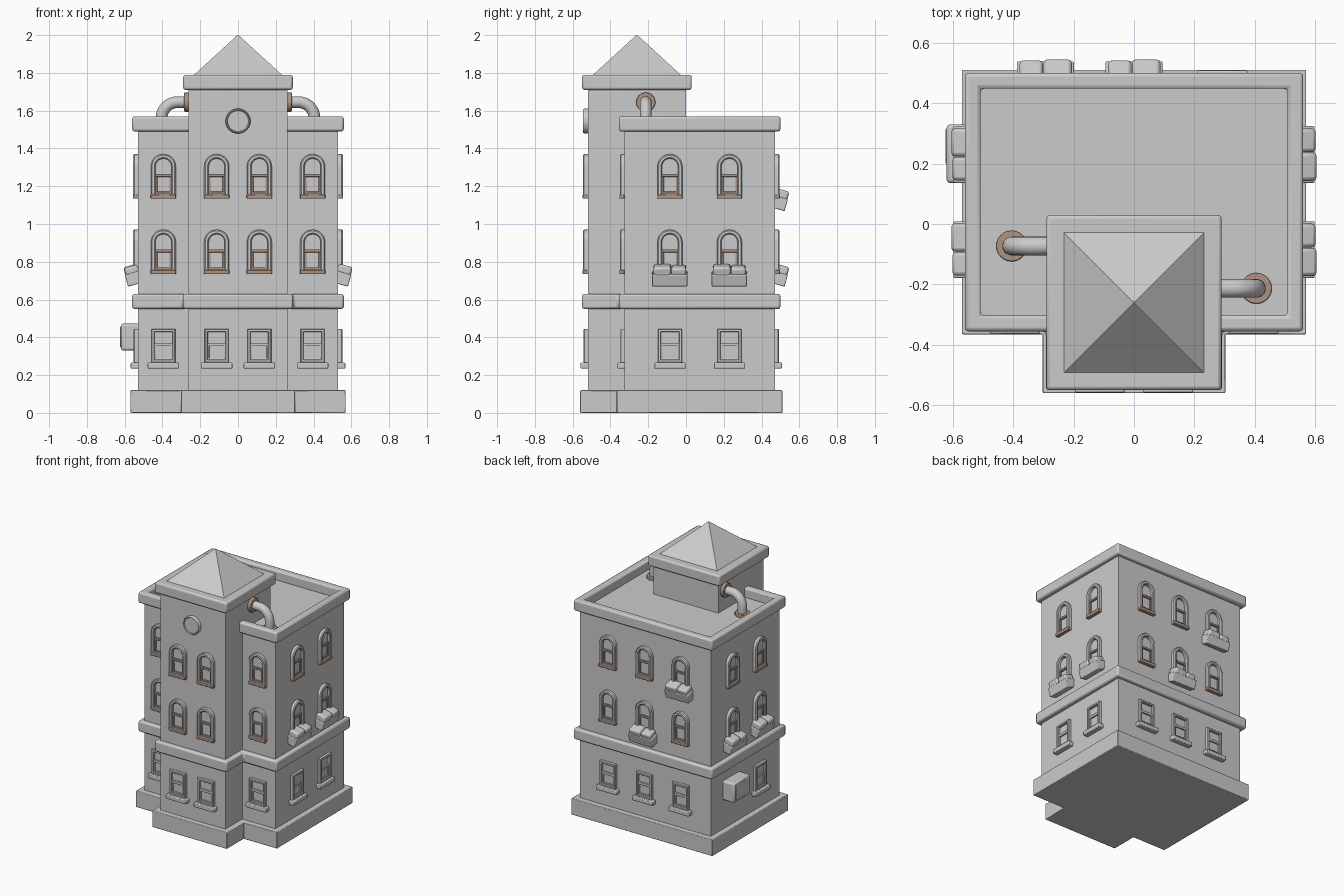
import bpy, bmesh
from math import pi, sin, cos, radians
from mathutils import Matrix, Vector

if "Cube" in bpy.data.objects:
    bpy.data.objects.remove(bpy.data.objects["Cube"])

W, TW, YB, YF, YT = 0.53, 0.262, 0.47, -0.325, -0.52   # half widths and wall planes
TY = -0.26                                             # tower centre in y

rust = bpy.data.materials.new("rust")
rust.diffuse_color = (0.42, 0.29, 0.22, 1)
rust.use_nodes = True
rust.node_tree.nodes["Principled BSDF"].inputs["Base Color"].default_value = rust.diffuse_color


def add(name, bm, mat=None, bevel=0, smooth=True):
    bmesh.ops.recalc_face_normals(bm, faces=bm.faces)
    me = bpy.data.meshes.new(name)
    bm.to_mesh(me)
    bm.free()
    if mat:
        me.materials.append(mat)
    ob = bpy.data.objects.new(name, me)
    bpy.context.collection.objects.link(ob)
    if bevel:
        m = ob.modifiers.new("bevel", 'BEVEL')
        m.width, m.segments, m.limit_method = bevel, 2, 'ANGLE'
    if smooth:
        bpy.context.view_layer.objects.active = ob
        bpy.ops.object.select_all(action='DESELECT')
        ob.select_set(True)
        bpy.ops.object.shade_smooth_by_angle(angle=radians(35))
    return ob


def loft(bm, rings, caps=True, loop=False):
    vs = [[bm.verts.new(p) for p in r] for r in rings]
    n = len(vs[0])
    pairs = list(zip(vs, vs[1:])) + ([(vs[-1], vs[0])] if loop else [])
    for a, b in pairs:
        for i in range(n):
            j = (i + 1) % n
            bm.faces.new((a[i], a[j], b[j], b[i]))
    if caps and not loop:
        bm.faces.new(vs[0])
        bm.faces.new(vs[-1])


def box(bm, x0, x1, y0, y1, z0, z1, rot=Matrix()):
    c = Matrix.Translation(((x0 + x1) / 2, (y0 + y1) / 2, (z0 + z1) / 2))
    bmesh.ops.create_cube(bm, size=1, matrix=rot @ c @ Matrix.Diagonal((x1 - x0, y1 - y0, z1 - z0, 1)))


def block(name, *dims, bevel=0.0, mat=None):
    bm = bmesh.new()
    box(bm, *dims)
    return add(name, bm, mat, bevel)


# ---- walls, base and belt course share one T-shaped plan
def plan(name, o, z0, z1, bevel=0):
    pts = [(-W-o, YB+o), (-W-o, YF-o), (-TW-o, YF-o), (-TW-o, YT-o),
           (TW+o, YT-o), (TW+o, YF-o), (W+o, YF-o), (W+o, YB+o)]
    bm = bmesh.new()
    loft(bm, [[(x, y, z) for x, y in pts] for z in (z0, z1)])
    return add(name, bm, bevel=bevel)


plan("walls", 0, 0.05, 1.5)
plan("base", 0.04, 0, 0.12, 0.004)
plan("belt_course", 0.03, 0.55, 0.63, 0.012)

# ---- parapet ring around the flat roof
bm = bmesh.new()
rect = lambda o, z: [(-W-o, YF-o, z), (W+o, YF-o, z), (W+o, YB+o, z), (-W-o, YB+o, z)]
loft(bm, [rect(0.03, 1.49), rect(0.03, 1.57), rect(-0.022, 1.57), rect(-0.022, 1.49)], loop=True)
add("parapet", bm, bevel=0.012)

# ---- tower, its cornice and pyramid roof
block("tower", -TW, TW, YT, 0, 1.4, 1.75)
block("tower_cornice", -0.29, 0.29, TY - 0.29, TY + 0.29, 1.71, 1.79, bevel=0.012)
bm = bmesh.new()
bmesh.ops.create_cone(bm, cap_ends=True, segments=4, radius1=0.243 * 2 ** 0.5, radius2=0.004, depth=0.22,
                      matrix=Matrix.Translation((0, TY, 1.89)) @ Matrix.Rotation(pi / 4, 4, 'Z'))
add("tower_roof", bm, smooth=False)


# ---- window outlines, local frame: x right, -y outward, z up
def arch(o, d):
    w, spring = 0.066 - o, 0.169
    return [(-w, -d, o), (w, -d, o)] + \
           [(w * cos(pi * i / 14), -d, spring + w * sin(pi * i / 14)) for i in range(15)]


def square(o, d):
    w = 0.064 - o
    return [(-w, -d, 0.03 + o), (w, -d, 0.03 + o), (w, -d, 0.21 - o), (-w, -d, 0.21 - o)]


def disc(o, d):
    return [((0.066 - o) * cos(pi * i / 16), -d, (0.066 - o) * sin(pi * i / 16)) for i in range(32)]


def place(ob, x, y, z, turn):
    ob.matrix_world = Matrix.Translation((x, y, z)) @ Matrix.Rotation(radians(turn), 4, 'Z')


def framed(name, shape, profile):
    bm = bmesh.new()
    loft(bm, [shape(o, d) for o, d in profile])
    return add(name, bm)


def arched_window(*at):
    prof = [(0, -0.005), (0, 0.019), (0.006, 0.025), (0.018, 0.025), (0.024, 0.019), (0.024, 0.004)]
    place(framed("arched_frame", arch, prof), *at)
    bm = bmesh.new()
    box(bm, -0.043, 0.043, -0.016, 0, 0.115, 0.13)       # meeting rail
    box(bm, -0.043, -0.032, -0.012, 0, 0.024, 0.12)
    box(bm, 0.032, 0.043, -0.012, 0, 0.024, 0.12)
    box(bm, -0.043, 0.043, -0.012, 0, 0.02, 0.036)
    place(add("arched_sash", bm, rust, 0.002), *at)
    bm = bmesh.new()
    box(bm, -0.067, 0.067, -0.027, 0, -0.001, 0.022)
    place(add("arched_sill", bm, rust, 0.004), *at)


def square_window(*at):
    prof = [(0, -0.005), (0, 0.018), (0.004, 0.022), (0.014, 0.022), (0.017, 0.018), (0.017, 0.005)]
    place(framed("square_frame", square, prof), *at)
    bm = bmesh.new()
    box(bm, -0.05, 0.05, -0.016, 0, 0.118, 0.136)
    box(bm, -0.05, 0.05, -0.012, 0, 0.042, 0.056)
    for s in (-1, 1):
        box(bm, s * 0.044 - 0.005, s * 0.044 + 0.005, -0.012, 0, 0.045, 0.13)
    place(add("square_sash", bm, None, 0.002), *at)
    bm = bmesh.new()
    box(bm, -0.083, 0.083, -0.038, 0.005, 0, 0.031)
    place(add("square_sill", bm, None, 0.005), *at)


# ---- planter tilted outward, with two rounded shrubs
def planter(*at):
    tilt = Matrix.Rotation(radians(16), 4, 'X')
    bm = bmesh.new()
    box(bm, -0.094, 0.094, -0.068, 0.02, -0.05, 0.015, tilt)
    place(add("planter_box", bm, None, 0.005), *at)
    bm = bmesh.new()
    box(bm, -0.087, 0.006, -0.065, 0.01, 0.0, 0.055, tilt)
    box(bm, 0.008, 0.086, -0.063, 0.01, 0.0, 0.05, tilt)
    place(add("planter_shrubs", bm, None, 0.012), *at)


# ---- every window bay: x, y, turn
front = [(s * 0.395, YF, 0) for s in (-1, 1)] + [(s * 0.113, YT, 0) for s in (-1, 1)]
right = [(W, y, 90) for y in (-0.085, 0.23)]
left = [(-W, y, -90) for y in (-0.085, 0.23)]
back = [(x, YB, 180) for x in (-0.293, 0, 0.293)]
for x, y, t in front + right + left + back:
    arched_window(x, y, 0.735, t)
    arched_window(x, y, 1.135, t)
    if (x, y) != (-W, 0.23):
        square_window(x, y, 0.235, t)
for x, y, t in right + left + [back[1]]:
    planter(x, y, 0.735, t)
planter(-0.293, YB, 1.135, 180)

# ---- air conditioner on the left wall
block("air_conditioner", -0.62, -W + 0.01, 0.135, 0.33, 0.33, 0.472, bevel=0.012)
block("air_conditioner_grille", -0.624, -0.6, 0.2, 0.315, 0.345, 0.457, bevel=0.004)

# ---- round medallion on the tower
place(framed("round_medallion", disc, [(0, -0.005), (0, 0.018), (0.004, 0.024), (0.008, 0.024),
                                      (0.011, 0.018)]), 0, YT, 1.545, 0)


# ---- vent pipes from tower to roof
def pipe(s, y):
    R, r, xb, zc = 0.085, 0.031, 0.32, 1.645
    path = [(0.25, zc, 0)] + [(xb + R * sin(a), zc - R + R * cos(a), a)
                              for a in (pi / 2 * i / 10 for i in range(11))] + [(xb + R, 1.49, pi / 2)]
    bm = bmesh.new()
    loft(bm, [[(s * (x + r * cos(t) * sin(a)), y + r * sin(t), z + r * cos(t) * cos(a))
               for t in (2 * pi * i / 20 for i in range(20))] for x, z, a in path])
    add("vent_pipe", bm)
    for name, pos, axis, d in (("pipe_wall_collar", (s * 0.27, y, zc), 'Y', 0.03),
                               ("pipe_roof_collar", (s * (xb + R), y, 1.508), 'Z', 0.024)):
        bm = bmesh.new()
        bmesh.ops.create_cone(bm, cap_ends=True, segments=24, radius1=0.051, radius2=0.051, depth=d,
                              matrix=Matrix.Translation(pos) @ Matrix.Rotation(pi / 2, 4, axis))
        add(name, bm, rust, 0.004)


pipe(-1, -0.073)
pipe(1, -0.213)
